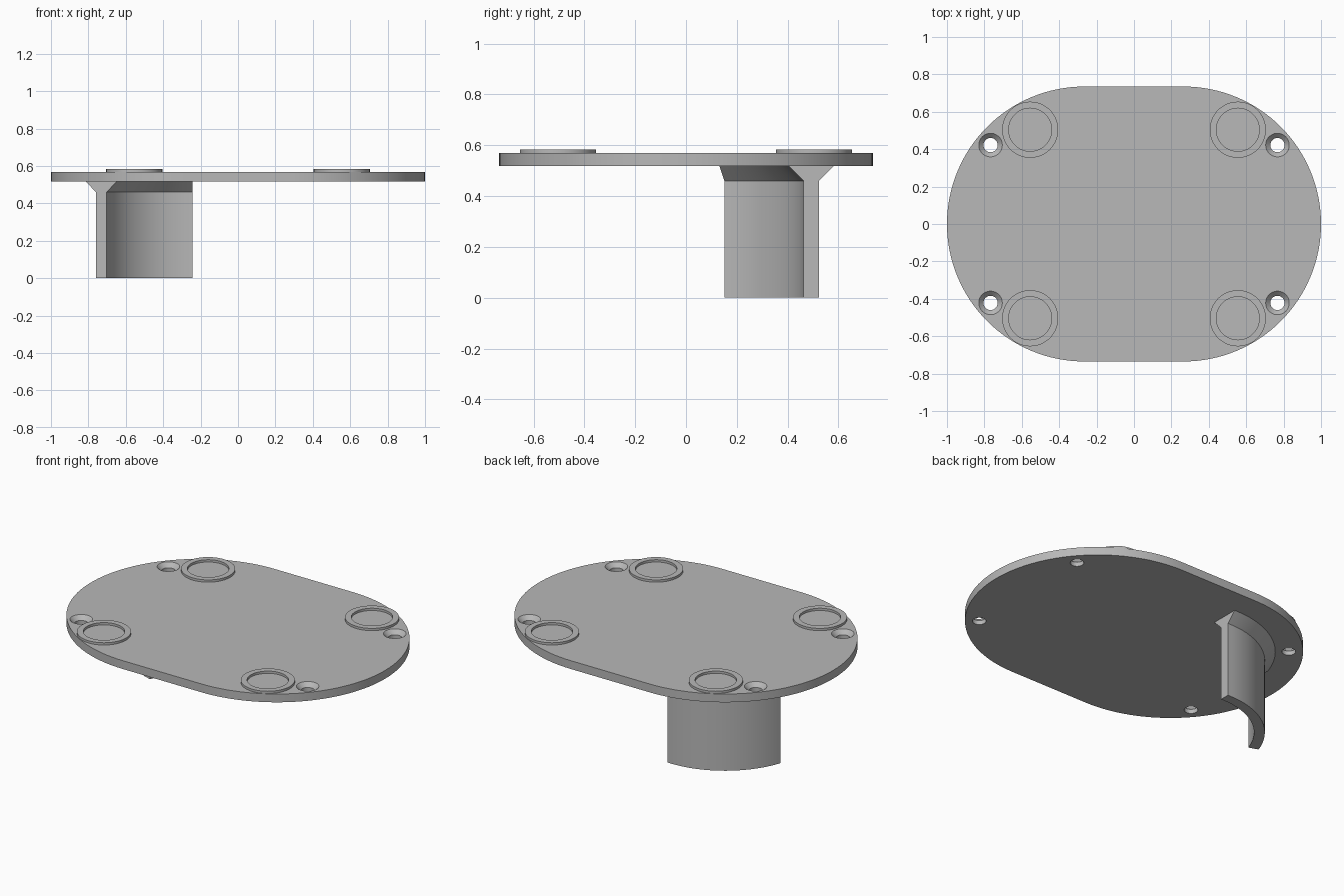
import bpy, bmesh
from math import cos, sin, pi, radians

cube = bpy.data.objects.get("Cube")
if cube:
    bpy.data.objects.remove(cube)

grey = bpy.data.materials.new("light grey")
grey.use_nodes = True
grey.diffuse_color = (0.48, 0.48, 0.48, 1)
grey.node_tree.nodes["Principled BSDF"].inputs["Base Color"].default_value = (0.48, 0.48, 0.48, 1)

BOTTOM, TOP = 0.518, 0.569
CORE, RADIUS = 0.265, 0.735     # end arc centre offset and radius


def finish(name, bm):
    bmesh.ops.recalc_face_normals(bm, faces=bm.faces)
    mesh = bpy.data.meshes.new(name)
    bm.to_mesh(mesh)
    bm.free()
    mesh.materials.append(grey)
    obj = bpy.data.objects.new(name, mesh)
    bpy.context.collection.objects.link(obj)
    return obj


def smooth(obj):
    bpy.ops.object.select_all(action='DESELECT')
    obj.select_set(True)
    bpy.context.view_layer.objects.active = obj
    bpy.ops.object.shade_smooth_by_angle(angle=radians(30))


def loft(bm, sections, closed):
    """Bridge equal closed sections; cap the ends when not closed."""
    loops = [[bm.verts.new(p) for p in s] for s in sections]
    pairs = list(zip(loops, loops[1:]))
    if closed:
        pairs.append((loops[-1], loops[0]))
    else:
        bm.faces.new(loops[0])
        bm.faces.new(loops[-1])
    n = len(loops[0])
    for a, b in pairs:
        for i in range(n):
            j = (i + 1) % n
            bm.faces.new((a[i], a[j], b[j], b[i]))


def circle(x, y, r, z, n=48):
    return [(x + r * cos(2 * pi * i / n), y + r * sin(2 * pi * i / n), z) for i in range(n)]


# Oval plate with two rounded ends
outline = []
for side, start in ((1, -pi / 2), (-1, pi / 2)):
    for i in range(65):
        a = start + pi * i / 64
        outline.append((side * CORE + RADIUS * cos(a), RADIUS * sin(a)))
bm = bmesh.new()
loft(bm, [[(x, y, z) for x, y in outline] for z in (BOTTOM, TOP)], False)
plate = finish("plate", bm)

# Countersunk screw holes
bm = bmesh.new()
for sx in (-1, 1):
    for sy in (-1, 1):
        shape = ((0.038, BOTTOM - 0.03), (0.038, TOP - 0.025),
                 (0.063, TOP), (0.063, TOP + 0.03))
        loft(bm, [circle(sx * 0.767, sy * 0.422, r, z) for r, z in shape], False)
cutter = finish("screw_hole_cutter", bm)
cutter.hide_render = True
cutter.hide_viewport = True
cut = plate.modifiers.new("screw holes", 'BOOLEAN')
cut.operation = 'DIFFERENCE'
cut.solver = 'EXACT'
cut.object = cutter
smooth(plate)

# Raised rings on top
for sx, side in ((-1, "right"), (1, "left")):
    for sy, end in ((-1, "front"), (1, "back")):
        shape = ((0.115, TOP - 0.002), (0.115, TOP + 0.014),
                 (0.15, TOP + 0.014), (0.15, TOP - 0.002))
        bm = bmesh.new()
        loft(bm, [circle(sx * 0.555, sy * 0.504, r, z, 64) for r, z in shape], True)
        smooth(finish(f"{end}_{side}_ring", bm))

# Curved hanging wall, flared where it meets the plate
INNER, OUTER, FLARE = 0.463, 0.523, 0.058
section = ((INNER, 0), (OUTER, 0), (OUTER, 0.46), (OUTER + FLARE, BOTTOM),
           (INNER - FLARE, BOTTOM), (INNER, 0.46))
path = [(-CORE, radians(161 - 71 * i / 32)) for i in range(33)] + [(-0.242, pi / 2)]
bm = bmesh.new()
loft(bm, [[(cx + r * cos(a), r * sin(a), z) for r, z in section] for cx, a in path], False)
smooth(finish("curved_wall", bm))
